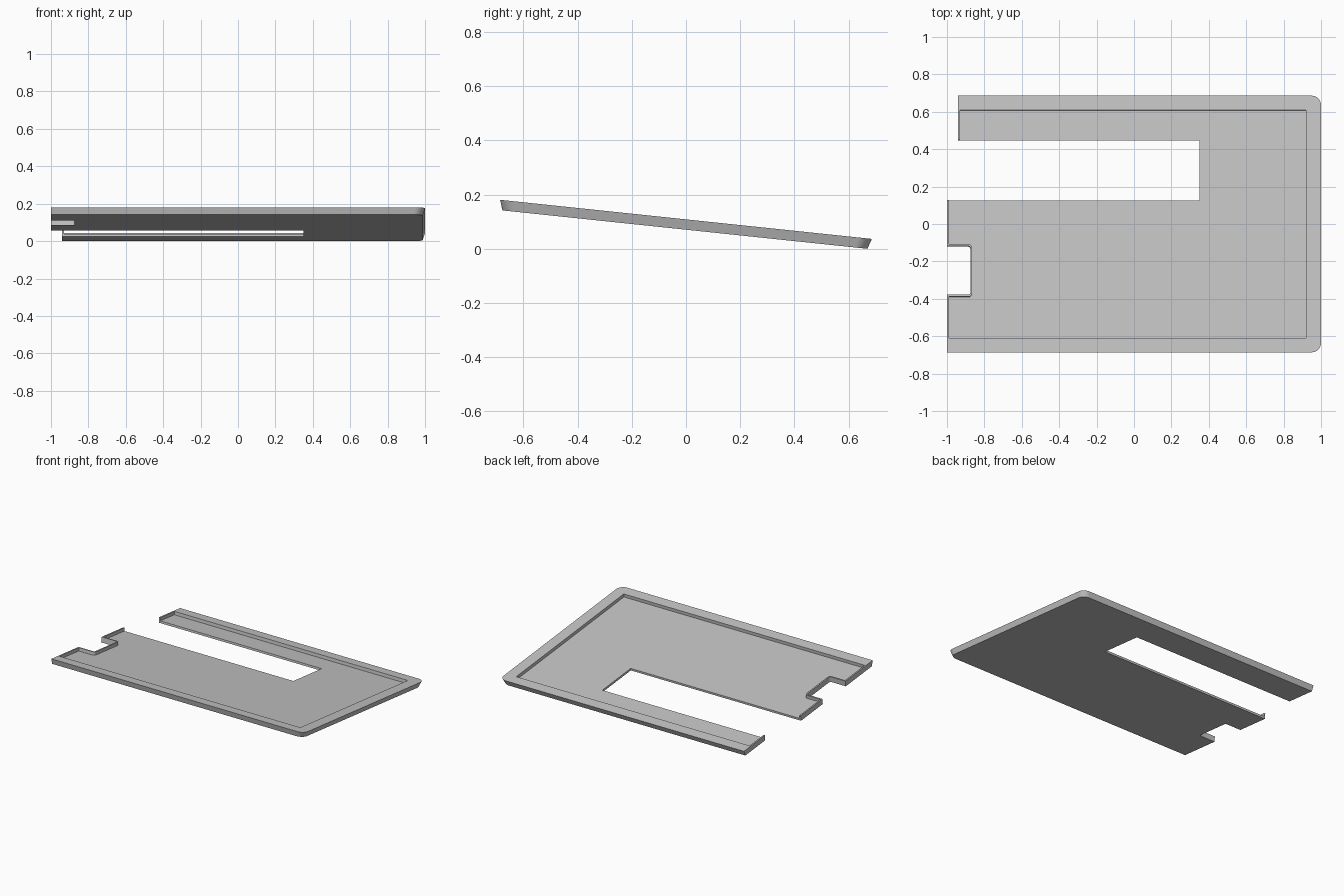
import bpy, bmesh, math
from mathutils import Vector, Matrix

cube = bpy.data.objects.get("Cube")
if cube:
    bpy.data.objects.remove(cube, do_unlink=True)

THICK, FLOOR, TAPER, TILT = 0.038, 0.015, 0.0125, math.radians(-6)

grey = bpy.data.materials.new("plain grey")
grey.use_nodes = True
grey.diffuse_color = (0.56, 0.56, 0.56, 1)
grey.node_tree.nodes["Principled BSDF"].inputs["Base Color"].default_value = grey.diffuse_color


def outline(corners, steps=8):
    """Corners are (x, y) or (x, y, fillet radius) in order."""
    pts = []
    for i, c in enumerate(corners):
        p = Vector(c[:2])
        if len(c) == 2:
            pts.append(p)
            continue
        a = (Vector(corners[i - 1][:2]) - p).normalized()
        b = (Vector(corners[(i + 1) % len(corners)][:2]) - p).normalized()
        centre = p + (a + b) * c[2]
        for s in range(steps + 1):
            t = s / steps * math.pi / 2
            pts.append(centre - b * c[2] * math.cos(t) - a * c[2] * math.sin(t))
    return pts


def loft(name, lower, upper, z0, z1):
    """Closed solid between two outlines with equal point counts."""
    bm = bmesh.new()
    lo = [bm.verts.new((p.x, p.y, z0)) for p in lower]
    hi = [bm.verts.new((p.x, p.y, z1)) for p in upper]
    bm.faces.new(lo[::-1])
    bm.faces.new(hi)
    for i in range(len(lo)):
        j = (i + 1) % len(lo)
        bm.faces.new((lo[i], lo[j], hi[j], hi[i]))
    bmesh.ops.recalc_face_normals(bm, faces=bm.faces)
    mesh = bpy.data.meshes.new(name)
    bm.to_mesh(mesh)
    bm.free()
    mesh.materials.append(grey)
    ob = bpy.data.objects.new(name, mesh)
    bpy.context.collection.objects.link(ob)
    return ob


def plate_outline(inset):
    x, y, r = 1 - inset, 0.69 - inset, 0.05
    return outline([(-1, -y), (x, -y, r), (x, y, r), (-1, y)])


# Plate with sides that taper inward toward the underside
tray = loft("tray", plate_outline(TAPER), plate_outline(0), 0, THICK)

# Shallow recess, leaving a thin lip round the side notch and left ends
recess = outline([(-0.99, -0.612), (0.92, -0.612), (0.92, 0.612), (-0.93, 0.612),
                  (-0.93, 0.3), (-0.99, 0.3), (-0.99, -0.108), (-0.865, -0.108, 0.02),
                  (-0.865, -0.39, 0.02), (-0.99, -0.39)])
# Long open slot, also trimming the end of the rear arm
slot = outline([(-1.2, 0.13), (0.35, 0.13), (0.35, 0.452), (-0.94, 0.452),
                (-0.94, 0.9), (-1.2, 0.9)])
# Small notch in the side
notch = outline([(-1.2, -0.38), (-0.875, -0.38, 0.012), (-0.875, -0.118, 0.012), (-1.2, -0.118)])

cutters = [loft("recess_cutter", recess, recess, FLOOR, 0.2),
           loft("slot_cutter", slot, slot, -0.1, 0.3),
           loft("notch_cutter", notch, notch, -0.1, 0.3)]

bpy.ops.object.select_all(action='DESELECT')
bpy.context.view_layer.objects.active = tray
tray.select_set(True)
for cutter in cutters:
    cutter.hide_render = True
    mod = tray.modifiers.new(cutter.name, 'BOOLEAN')
    mod.operation = 'DIFFERENCE'
    mod.solver = 'EXACT'
    mod.object = cutter
    bpy.ops.object.modifier_apply(modifier=mod.name)
for cutter in cutters:
    bpy.data.objects.remove(cutter, do_unlink=True)

# Tilt toward the rear and rest on the ground
mesh = tray.data
mesh.transform(Matrix.Rotation(TILT, 4, 'X'))
ys = [v.co.y for v in mesh.vertices]
zs = [v.co.z for v in mesh.vertices]
mesh.transform(Matrix.Translation((0, -(min(ys) + max(ys)) / 2, -min(zs))))
bpy.ops.object.shade_smooth_by_angle(angle=math.radians(30))
